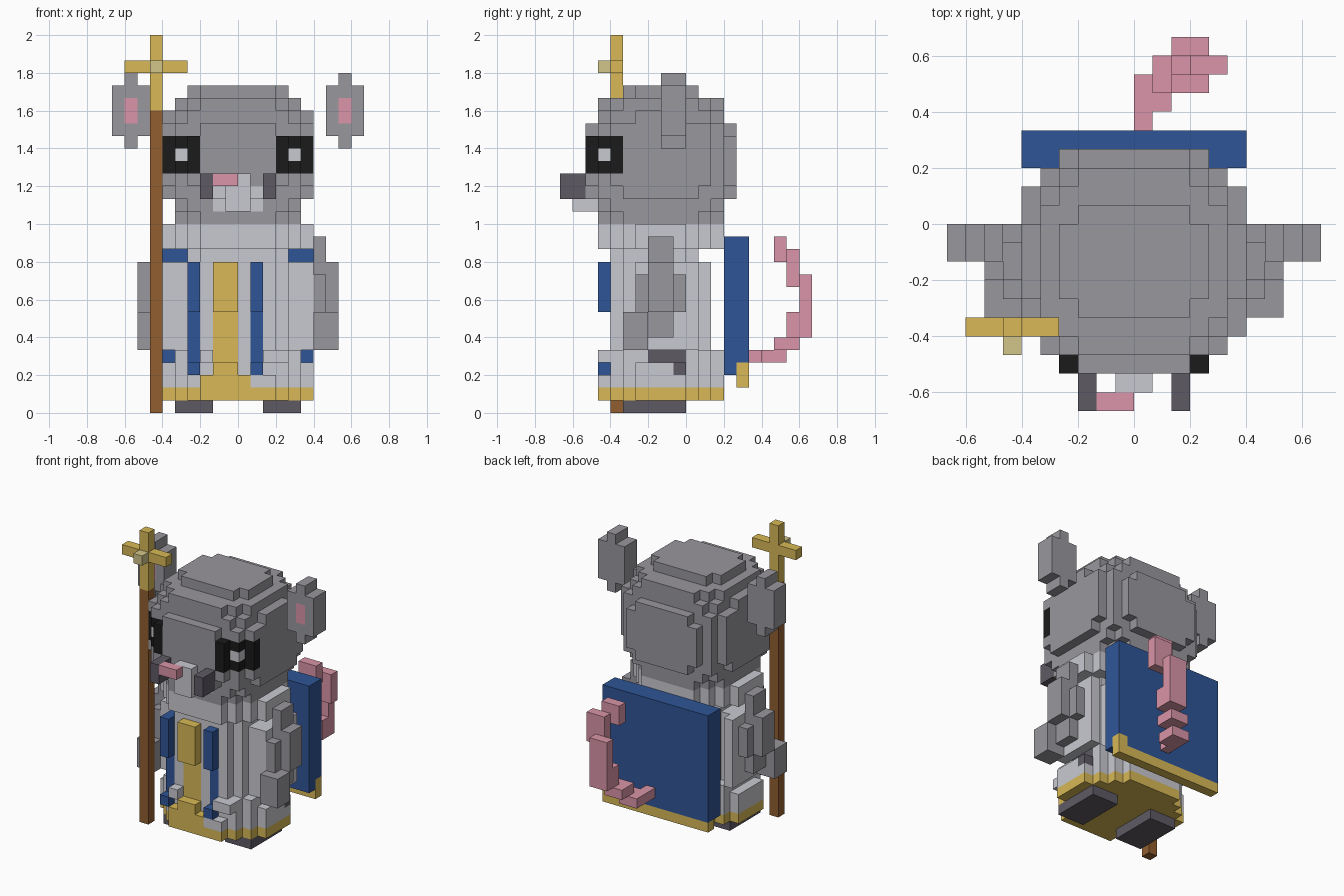
import bpy, bmesh, math

cube = bpy.data.objects.get("Cube")
if cube:
    bpy.data.objects.remove(cube, do_unlink=True)

U = 1 / 15  # edge of one block

COLOURS = {
    "grey fur": "99979D", "light cloth": "C9CAD1", "dark leather": "5F5A64",
    "blue cloth": "2F5597", "gold": "D8B956", "pale gold": "D2C58A",
    "brown wood": "915E2F", "pink skin": "DA95A8", "black": "1B1B1B",
}


def make_material(name, code):
    rgb = [int(code[i:i + 2], 16) / 255 for i in (0, 2, 4)]
    lin = [c / 12.92 if c <= 0.04045 else ((c + 0.055) / 1.055) ** 2.4 for c in rgb]
    mat = bpy.data.materials.new(name)
    mat.use_nodes = True
    mat.diffuse_color = (*lin, 1)
    bsdf = mat.node_tree.nodes["Principled BSDF"]
    bsdf.inputs["Base Color"].default_value = (*lin, 1)
    bsdf.inputs["Roughness"].default_value = 0.9
    return mat


MATS = {n: make_material(n, c) for n, c in COLOURS.items()}
owner = {}   # block -> part that fills it
colour = {}  # part -> material name


def part(name, col, *boxes, only=None):
    """Fill boxes (x0, x1, y0, y1, z0, z1) with blocks; later parts replace earlier ones."""
    colour[name] = col
    for x0, x1, y0, y1, z0, z1 in boxes:
        for x in range(x0, x1):
            for y in range(y0, y1):
                for z in range(z0, z1):
                    if only is None or owner.get((x, y, z)) == only:
                        owner[x, y, z] = name


def pair(name, col, *boxes, only=None):
    """Make a left part (+x) and its mirrored right part."""
    part("left_" + name, col, *boxes, only=only)
    part("right_" + name, col, *[(-b[1], -b[0], *b[2:]) for b in boxes], only=only)


def slabs(z0, z1, *rows):
    """Rounded layer from rows of (half width, y0, y1)."""
    return [(-h, h, y0, y1, z0, z1) for h, y0, y1 in rows]


# Robe, hem and collar
wide = ((3, -7, 3), (4, -6, 2), (5, -5, 1), (6, -4, 0))
part("robe", "light cloth",
     *slabs(2, 3, *wide),
     *slabs(3, 4, (3, -6, 3), *wide[1:]),
     *slabs(4, 5, (3, -6, 3), *wide[1:3]),
     *slabs(5, 12, (3, -6, 2), (4, -5, 1), (5, -4, 0)),
     *slabs(12, 13, (3, -6, 1), (4, -5, 0)),
     (2, 4, -7, -6, 4, 5), (-3, -2, -7, -6, 4, 5))
part("hem", "gold", *slabs(1, 2, *wide))
part("collar", "light cloth", *slabs(13, 15, *wide))
pair("shoulder", "grey fur", (6, 7, -3, -1, 13, 14))

# Front bands on the robe
part("gold_band", "gold", (-2, 0, -6, -5, 2, 12), (-2, 0, -7, -6, 8, 12),
     (-2, 0, -7, -6, 2, 4), (-3, 1, -7, -6, 2, 3))
for side, x in (("left", 1), ("right", -4)):
    part(side + "_blue_band", "blue cloth", (x, x + 1, -6, -5, 3, 12),
         (x, x + 1, -7, -6, 8, 12), (x, x + 1, -7, -6, 3, 4))

# Sleeves, arms and feet
pair("sleeve", "light cloth", (5, 6, -4, 1, 5, 12))
pair("arm", "grey fur", (6, 7, -3, -1, 6, 13), (6, 7, -4, 0, 8, 11),
     (7, 8, -3, -1, 8, 12), (6, 7, -5, -2, 6, 8), (7, 8, -5, -3, 5, 8),
     (6, 7, -5, -3, 5, 6))
pair("foot", "dark leather", (2, 5, -5, 0, 0, 1))
part("side_pouch", "dark leather", (4, 5, -3, 0, 4, 5), (5, 6, -1, 0, 3, 4))

# Head built in rounded layers
part("head", "grey fur",
     *slabs(15, 16, *wide[:3]),
     *slabs(16, 17, (4, -7, 3), (5, -6, 2)),
     *slabs(17, 18, (3, -8, 4), (5, -7, 3), (6, -5, 1)),
     *slabs(18, 22, (4, -8, 4), (5, -7, 3), (6, -6, 2)),
     *slabs(22, 23, (3, -8, 4), (5, -7, 3), (6, -6, 2)),
     *slabs(23, 24, (4, -7, 3), (5, -6, 2), (6, -4, 0)),
     *slabs(24, 25, (3, -7, 3), (4, -6, 2), (5, -5, 1)),
     *slabs(25, 26, (3, -5, 1), (4, -4, 0)))

# Face: eyes, muzzle, nose and cheek tufts
pair("eye_patch", "black", (3, 6, -8, -5, 19, 22), only="head")
pair("eye_glint", "light cloth", (4, 5, -7, -6, 20, 21))
part("chin", "light cloth", (-2, 2, -8, -6, 16, 18), only="head")
part("muzzle", "light cloth", (-1, 1, -9, -8, 16, 19), (-1, 1, -8, -7, 16, 17))
part("nose", "pink skin", (-2, 0, -10, -9, 18, 19))
pair("cheek_tuft", "dark leather", (2, 3, -10, -8, 17, 19))

# Ears
pair("ear", "grey fur", (7, 10, -2, 0, 22, 26), (8, 9, -2, 0, 21, 27))
pair("inner_ear", "pink skin", (8, 9, -2, -1, 23, 25))

# Cape and its trim
part("cape", "blue cloth", (-6, 6, 3, 5, 3, 14))
part("cape_trim", "gold", (-6, 6, 4, 5, 2, 3), (5, 6, 4, 5, 3, 4))

# Curling tail
part("tail", "pink skin", (0, 1, 5, 7, 4, 5), (0, 2, 6, 8, 4, 5),
     (1, 3, 7, 9, 5, 6), (2, 4, 8, 10, 6, 8), (2, 4, 9, 10, 8, 11),
     (3, 5, 8, 9, 10, 13), (2, 4, 7, 8, 12, 14))

# Staff
part("staff_pole", "brown wood", (-7, -6, -6, -5, 0, 24))
part("staff_cross", "gold", (-7, -6, -6, -5, 24, 30), (-9, -4, -6, -5, 27, 28))
part("staff_gem", "pale gold", (-7, -6, -7, -6, 27, 28))

# Corner offsets of the six block sides, counter-clockwise from outside
SIDES = {
    (1, 0, 0): ((1, 0, 0), (1, 1, 0), (1, 1, 1), (1, 0, 1)),
    (-1, 0, 0): ((0, 0, 0), (0, 0, 1), (0, 1, 1), (0, 1, 0)),
    (0, 1, 0): ((0, 1, 0), (0, 1, 1), (1, 1, 1), (1, 1, 0)),
    (0, -1, 0): ((0, 0, 0), (1, 0, 0), (1, 0, 1), (0, 0, 1)),
    (0, 0, 1): ((0, 0, 1), (1, 0, 1), (1, 1, 1), (0, 1, 1)),
    (0, 0, -1): ((0, 0, 0), (0, 1, 0), (1, 1, 0), (1, 0, 0)),
}

# Turn each part's blocks into one clean outer skin
for name, col in colour.items():
    bm = bmesh.new()
    verts = {}
    for cell in [c for c, n in owner.items() if n == name]:
        for d, corners in SIDES.items():
            if tuple(a + b for a, b in zip(cell, d)) in owner:
                continue
            quad = []
            for off in corners:
                p = tuple(a + b for a, b in zip(cell, off))
                if p not in verts:
                    verts[p] = bm.verts.new([v * U for v in p])
                quad.append(verts[p])
            bm.faces.new(quad)
    bmesh.ops.dissolve_limit(bm, angle_limit=math.radians(1),
                             verts=bm.verts[:], edges=bm.edges[:])
    mesh = bpy.data.meshes.new(name)
    bm.to_mesh(mesh)
    bm.free()
    mesh.materials.append(MATS[col])
    bpy.context.collection.objects.link(bpy.data.objects.new(name, mesh))
